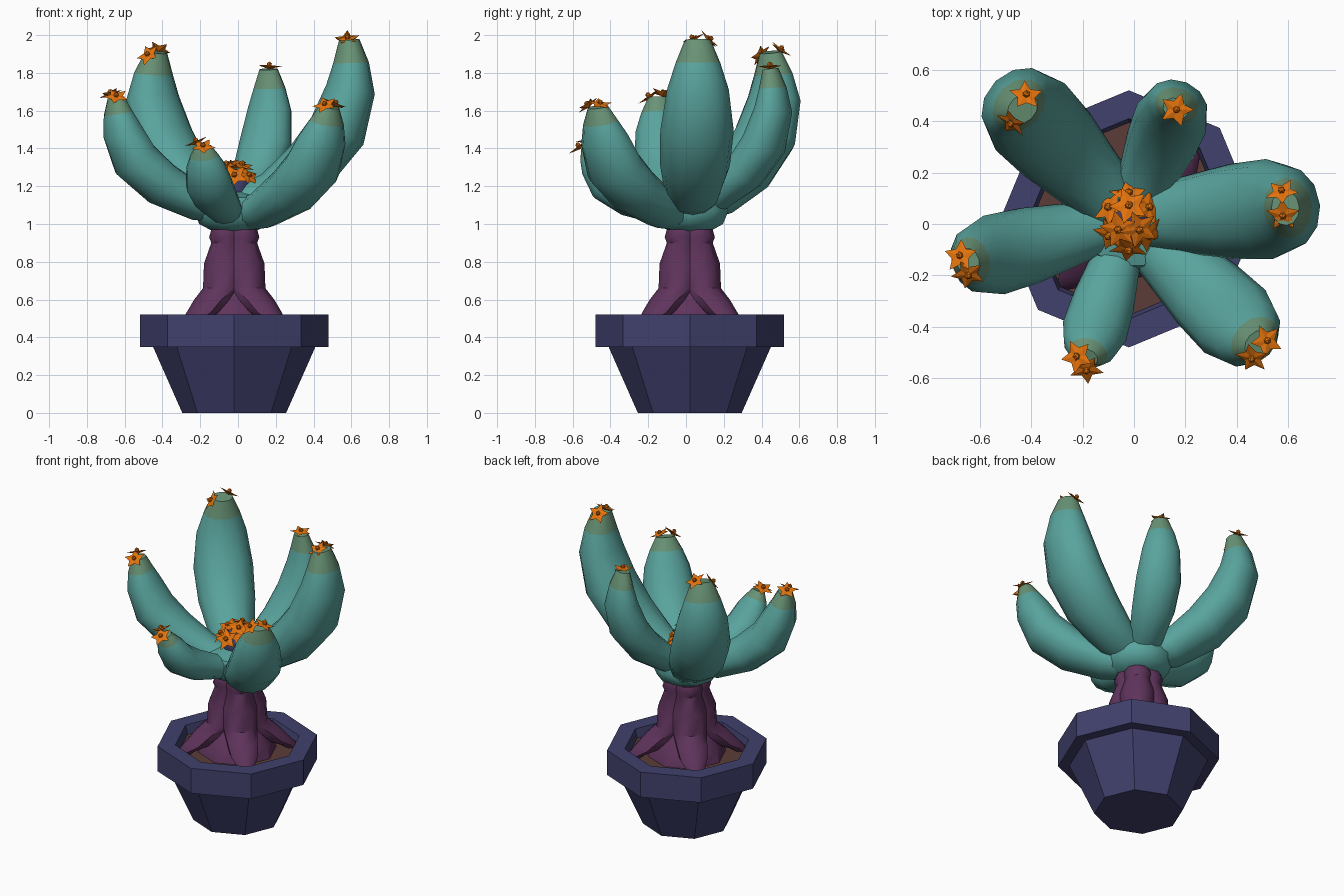
import bpy, bmesh, math, random
from mathutils import Vector, Matrix

if "Cube" in bpy.data.objects:
    bpy.data.objects.remove(bpy.data.objects["Cube"])

random.seed(4)
CX, CY = -0.02, 0.02


def mat(name, rgb):
    m = bpy.data.materials.new(name)
    m.diffuse_color = (*rgb, 1)
    m.use_nodes = True
    m.node_tree.nodes["Principled BSDF"].inputs["Base Color"].default_value = m.diffuse_color
    return m


BLUE = mat("pot blue", (0.052, 0.052, 0.155))
SOIL = mat("soil brown", (0.105, 0.045, 0.040))
PURPLE = mat("trunk purple", (0.115, 0.034, 0.108))
TEAL = mat("cactus teal", (0.100, 0.370, 0.340))
OLIVE = mat("tip olive", (0.140, 0.290, 0.180))
ORANGE = mat("flower orange", (0.760, 0.170, 0.004))


def finish(bm, name, mats, smooth=None):
    bmesh.ops.recalc_face_normals(bm, faces=bm.faces)
    me = bpy.data.meshes.new(name)
    for f in bm.faces:
        f.smooth = smooth is not None
    bm.to_mesh(me)
    bm.free()
    for m in mats:
        me.materials.append(m)
    if smooth is not None:
        me.set_sharp_from_angle(angle=math.radians(smooth))
    ob = bpy.data.objects.new(name, me)
    bpy.context.collection.objects.link(ob)
    return ob


def loft(bm, rings, top_from=None):
    """Skin a list of point rings, closing both ends."""
    vs = [[bm.verts.new(p) for p in r] for r in rings]
    n = len(vs[0])
    for i in range(len(vs) - 1):
        for j in range(n):
            k = (j + 1) % n
            f = bm.faces.new((vs[i][j], vs[i][k], vs[i + 1][k], vs[i + 1][j]))
            if top_from is not None and i >= top_from:
                f.material_index = 1
    bm.faces.new(vs[0][::-1])
    f = bm.faces.new(vs[-1])
    if top_from is not None:
        f.material_index = 1


def ring(x, y, z, r, n, a0=0.0):
    return [Vector((x + r * math.cos(a0 + 2 * math.pi * i / n),
                    y + r * math.sin(a0 + 2 * math.pi * i / n), z)) for i in range(n)]


def lathe(name, profile, n, material, smooth=None):
    bm = bmesh.new()
    loft(bm, [ring(CX, CY, z, r, n) for r, z in profile])
    return finish(bm, name, [material], smooth)


# octagonal pot with overhanging rim, and soil
lathe("pot", [(0.275, 0), (0.43, 0.35), (0.50, 0.35), (0.50, 0.52), (0.39, 0.52), (0.37, 0.44)], 8, BLUE)
lathe("soil", [(0.36, 0.42), (0.375, 0.46)], 8, SOIL)

# trunk: four bulging lobes that flare into roots on the diagonals, around a core
bm = bmesh.new()
LOBE = [(0.35, 0.44, 0.03), (0.31, 0.485, 0.055), (0.235, 0.53, 0.088), (0.16, 0.60, 0.100),
        (0.08, 0.66, 0.110), (0.07, 0.79, 0.112), (0.06, 0.90, 0.080), (0.065, 0.93, 0.088),
        (0.06, 0.97, 0.080)]
for k in range(4):
    a = math.radians(45 + 90 * k)
    loft(bm, [ring(CX + d * math.cos(a), CY + d * math.sin(a), z, r, 10, a) for d, z, r in LOBE])
loft(bm, [ring(CX, CY, z, r, 8) for r, z in
          [(0.25, 0.44), (0.225, 0.53), (0.17, 0.60), (0.13, 0.66), (0.09, 0.97)]])
finish(bm, "trunk", [PURPLE], 40)

# hub where the arms meet, and the dome that carries the middle flowers
lathe("arm_hub", [(0.11, 0.96), (0.185, 1.0), (0.215, 1.07), (0.19, 1.14), (0.09, 1.17)], 10, TEAL, 50)
lathe("center_dome", [(0.07, 1.08), (0.095, 1.17), (0.085, 1.23), (0.05, 1.275), (0.015, 1.29)], 10, BLUE, 50)

# arms: one normalised curve scaled by reach, height and half width
REACH = [0.0, 0.32, 0.64, 0.87, 0.98, 1.0]
RISE = [0.0, 0.07, 0.24, 0.45, 0.70, 0.86, 1.0]
WIDTH = [0.54, 0.75, 0.95, 1.0, 0.84, 0.61, 0.35]


def arm(name, deg, base, mid, tip, top, half):
    a = math.radians(deg)
    out = Vector((math.cos(a), math.sin(a), 0))
    side = Vector((-math.sin(a), math.cos(a), 0))
    dist = [d * mid for d in REACH] + [tip]
    dist[5] = (mid + tip) / 2
    pts = [Vector((CX, CY, base + h * (top - base))) + out * d for d, h in zip(dist, RISE)]
    rings = []
    for i, p in enumerate(pts):
        t = (pts[min(i + 1, 6)] - pts[max(i - 1, 0)]).normalized()
        nrm = side.cross(t)
        w = half * WIDTH[i]
        rings.append([p + side * (w * math.cos(q)) + nrm * (0.8 * w * math.sin(q))
                      for q in (2 * math.pi * j / 12 for j in range(12))])
    bm = bmesh.new()
    loft(bm, rings, top_from=5)
    finish(bm, name, [TEAL, OLIVE], 50)
    return pts[-1]


# flowers: five-petal stars with a round heart
def flower(bm, pos, normal, size):
    rot = Vector(normal).to_track_quat('Z', 'Y').to_matrix().to_4x4()
    m = (Matrix.Translation(pos) @ rot @ Matrix.Rotation(random.uniform(0, 6.28), 4, 'Z')
         @ Matrix.Scale(size, 4))
    edge = []
    for i in range(10):
        r, z = (1.0, 0.05) if i % 2 == 0 else (0.52, 0.0)
        q = math.pi * i / 5
        edge.append(bm.verts.new(m @ Vector((r * math.cos(q), r * math.sin(q), z))))
    hi = bm.verts.new(m @ Vector((0, 0, 0.08)))
    lo = bm.verts.new(m @ Vector((0, 0, -0.22)))
    for i in range(10):
        j = (i + 1) % 10
        bm.faces.new((edge[i], edge[j], hi))
        bm.faces.new((edge[j], edge[i], lo))
    bmesh.ops.create_icosphere(bm, subdivisions=1, radius=0.22,
                               matrix=m @ Matrix.Translation((0, 0, 0.15)))


def flowers(name, anchor, spots, size):
    bm = bmesh.new()
    for p in spots:
        flower(bm, Vector(p), Vector(p) - anchor, size)
    finish(bm, name, [ORANGE])


ARMS = [
    ("right", 4, 1.10, 0.63, 0.61, 1.975, 0.195, [(0.575, 0.125, 1.975), (0.58, 0.035, 1.98)]),
    ("back_left", 134, 1.09, 0.635, 0.595, 1.91, 0.187, [(-0.42, 0.50, 1.925), (-0.475, 0.395, 1.895)]),
    ("back", 67, 1.10, 0.49, 0.465, 1.82, 0.145, [(0.165, 0.445, 1.835)]),
    ("left", 195, 1.07, 0.625, 0.648, 1.67, 0.158, [(-0.675, -0.125, 1.69), (-0.645, -0.195, 1.675)]),
    ("front", 253, 1.05, 0.525, 0.565, 1.41, 0.128, [(-0.22, -0.515, 1.435), (-0.185, -0.565, 1.41)]),
    ("front_right", 316, 1.035, 0.66, 0.70, 1.62, 0.170, [(0.515, -0.455, 1.635), (0.46, -0.52, 1.63)]),
]
for name, deg, base, mid, tip, top, half, spots in ARMS:
    end = arm(name + "_arm", deg, base, mid, tip, top, half)
    flowers(name + "_flowers", end - Vector((0, 0, 0.06)), spots, 0.068)

# cluster of flowers around the middle dome, in a low and a high ring
spots = []
for count, rx, ry, z, start in ((6, 0.085, 0.105, 1.255, 30), (3, 0.045, 0.06, 1.31, 90)):
    for k in range(count):
        q = math.radians(start + 360 * k / count)
        spots.append((CX + rx * math.cos(q), CY - 0.01 + ry * math.sin(q), z))
flowers("center_flowers", Vector((CX, CY, 1.17)), spots, 0.078)
